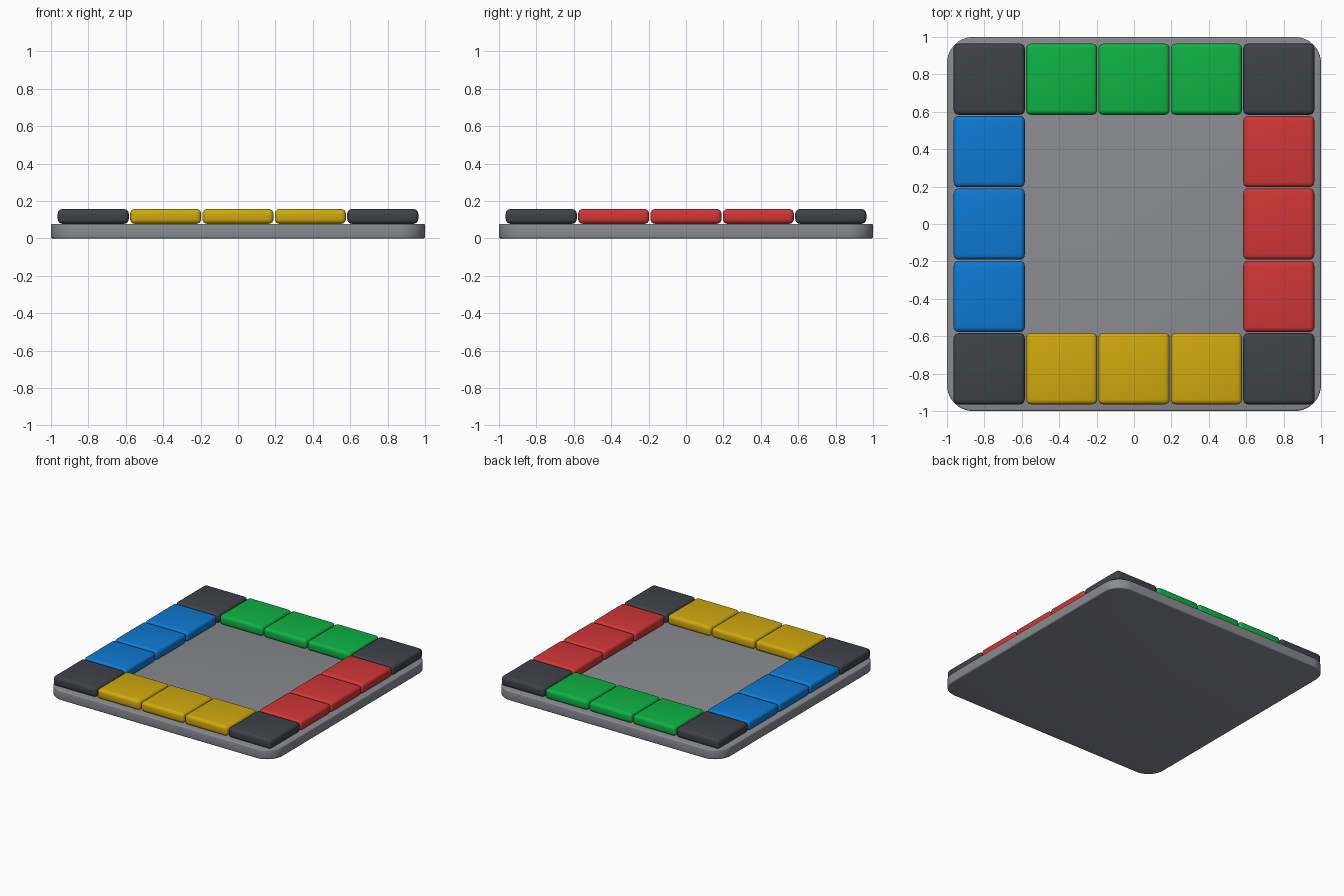
import bpy, bmesh, math

if "Cube" in bpy.data.objects:
    bpy.data.objects.remove(bpy.data.objects["Cube"])

def srgb(h):
    c = [int(h[i:i + 2], 16) / 255 for i in (0, 2, 4)]
    return [v / 12.92 if v <= 0.04045 else ((v + 0.055) / 1.055) ** 2.4 for v in c] + [1]

def material(name, h):
    m = bpy.data.materials.new(name)
    m.diffuse_color = srgb(h)
    m.use_nodes = True
    m.node_tree.nodes["Principled BSDF"].inputs["Base Color"].default_value = m.diffuse_color
    return m

GREY = material("grey", "898b90")
DARK = material("charcoal", "3e4349")
GREEN = material("green", "0eb244")
BLUE = material("blue", "0e79d2")
RED = material("red", "d03636")
YELLOW = material("yellow", "d0a90e")

BASE_H = 0.078    # thickness of the board
TILE_H = 0.079    # thickness of a tile
TILE_W = 0.38     # width of a tile
PITCH = 0.387     # spacing of the tiles

def add_object(name, bm, mat):
    bmesh.ops.recalc_face_normals(bm, faces=bm.faces)
    mesh = bpy.data.meshes.new(name)
    bm.to_mesh(mesh)
    bm.free()
    mesh.materials.append(mat)
    obj = bpy.data.objects.new(name, mesh)
    bpy.context.collection.objects.link(obj)
    bpy.ops.object.select_all(action='DESELECT')
    obj.select_set(True)
    bpy.context.view_layer.objects.active = obj
    bpy.ops.object.shade_smooth_by_angle(angle=math.radians(35))
    return obj

def box(w, h):
    bm = bmesh.new()
    bmesh.ops.create_cube(bm, size=1)
    bmesh.ops.scale(bm, vec=(w, w, h), verts=bm.verts)
    return bm

def bevel(bm, edges, radius, segments):
    bmesh.ops.bevel(bm, geom=edges, offset=radius, segments=segments,
                    profile=0.5, affect='EDGES')

# board: rounded corners, then softened top and bottom rims
bm = box(2, BASE_H)
bevel(bm, [e for e in bm.edges if abs(e.verts[0].co.z - e.verts[1].co.z) > 0.01], 0.14, 10)
rim = [e for e in bm.edges if abs(e.verts[0].co.z - e.verts[1].co.z) < 1e-5]
bevel(bm, rim, 0.009, 3)
board = add_object("board", bm, GREY)
board.location.z = BASE_H / 2

# tiles: a ring of soft-edged squares around the board
def tile(name, i, j, mat):
    bm = box(TILE_W, TILE_H)
    bevel(bm, bm.edges[:], 0.025, 4)
    obj = add_object(name, bm, mat)
    obj.location = (i * PITCH, j * PITCH, BASE_H + TILE_H / 2)

for i in (-2, 2):
    for j in (-2, 2):
        tile("corner_tile", i, j, DARK)
for k in (-1, 0, 1):
    tile("front_tile", k, -2, YELLOW)
    tile("back_tile", k, 2, GREEN)
    tile("left_tile", -2, k, BLUE)
    tile("right_tile", 2, k, RED)
